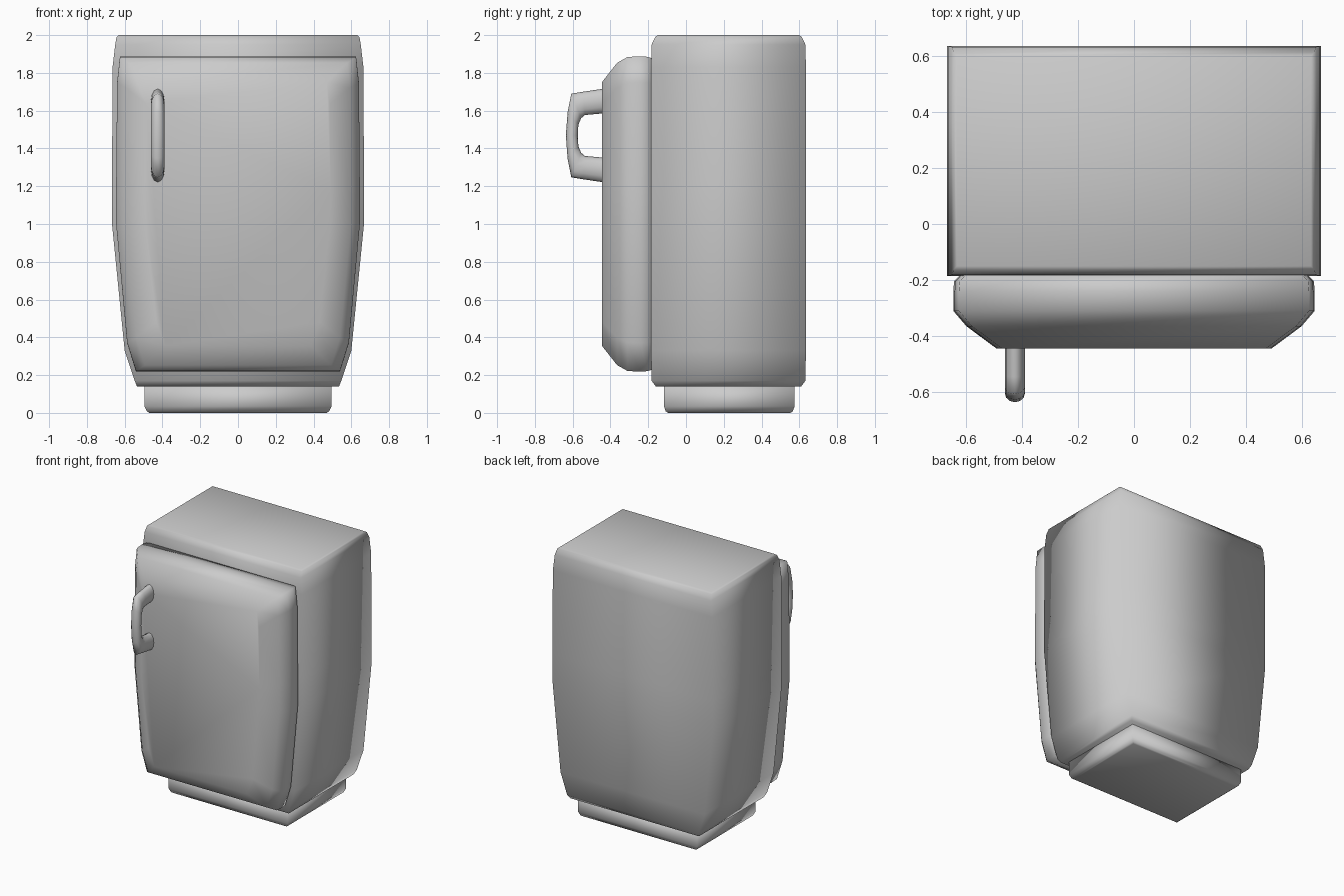
import bpy, bmesh, math

if "Cube" in bpy.data.objects:
    bpy.data.objects.remove(bpy.data.objects["Cube"])


def loft(name, rings):
    """Skin a list of equal-length point rings and cap both ends."""
    bm = bmesh.new()
    vr = [[bm.verts.new(p) for p in r] for r in rings]
    n = len(vr[0])
    for a, b in zip(vr, vr[1:]):
        for i in range(n):
            j = (i + 1) % n
            bm.faces.new((a[i], a[j], b[j], b[i]))
    bm.faces.new(vr[0][::-1])
    bm.faces.new(vr[-1])
    bmesh.ops.recalc_face_normals(bm, faces=bm.faces[:])
    for f in bm.faces:
        f.smooth = True
    me = bpy.data.meshes.new(name)
    bm.to_mesh(me)
    bm.free()
    ob = bpy.data.objects.new(name, me)
    bpy.context.collection.objects.link(ob)
    return ob


def box_ring(z, hx, y0, y1):
    return [(-hx, y0, z), (hx, y0, z), (hx, y1, z), (-hx, y1, z)]


# Cabinet: tapered body, (height, half width, inset of front and back)
body = [(0.14, 0.535, 0.025), (0.17, 0.547, 0.003), (0.33, 0.60, 0),
        (1.0, 0.667, 0), (1.2, 0.667, 0), (1.83, 0.664, 0),
        (1.95, 0.65, 0.003), (1.99, 0.643, 0.022), (2.0, 0.632, 0.035)]
loft("cabinet", [box_ring(z, hx, -0.185 + i, 0.635 - i) for z, hx, i in body])

# Plinth under the cabinet
plinth = [(0.0, 0.47, 0.022), (0.008, 0.482, 0.01), (0.035, 0.495, 0),
          (0.15, 0.495, 0)]
loft("plinth", [box_ring(z, hx, -0.117 + i, 0.575 - i) for z, hx, i in plinth])

# Door: tapered outline stacked along y with rounded-off front
outline = [(0.54, 0.218), (0.587, 0.37), (0.645, 1.0), (0.645, 1.2),
           (0.64, 1.75), (0.625, 1.888)]
zc, hz = 1.053, 0.835


def door_ring(y, ix, iz):
    right = [(x - ix, y, zc + (z - zc) * (hz - iz) / hz) for x, z in outline]
    return right + [(-x, y, z) for x, y, z in reversed(right)]


layers = [(-0.175, 0.03, 0.012), (-0.205, 0.003, 0.003), (-0.24, 0, 0),
          (-0.31, 0, 0.004), (-0.365, 0.047, 0.035), (-0.445, 0.155, 0.137)]
loft("door", [door_ring(*l) for l in layers])

# Handle: elliptical sections between outer and inner side-view curves
half = [((-0.42, 1.719), (-0.42, 1.586)), ((-0.445, 1.715), (-0.445, 1.585)),
        ((-0.545, 1.70), (-0.535, 1.577)), ((-0.607, 1.69), (-0.555, 1.56)),
        ((-0.627, 1.59), (-0.57, 1.525)), ((-0.636, 1.47), (-0.572, 1.468))]
mirrored = [tuple((y, 2.937 - z) for y, z in pair) for pair in half[-2::-1]]


def handle_ring(outer, inner, n=12):
    ring = []
    for k in range(n):
        t = 2 * math.pi * k / n
        f = 0.5 + 0.5 * math.cos(t)
        ring.append((-0.425 + 0.036 * math.sin(t),
                     inner[0] + (outer[0] - inner[0]) * f,
                     inner[1] + (outer[1] - inner[1]) * f))
    return ring


loft("door_handle", [handle_ring(o, i) for o, i in half + mirrored])
